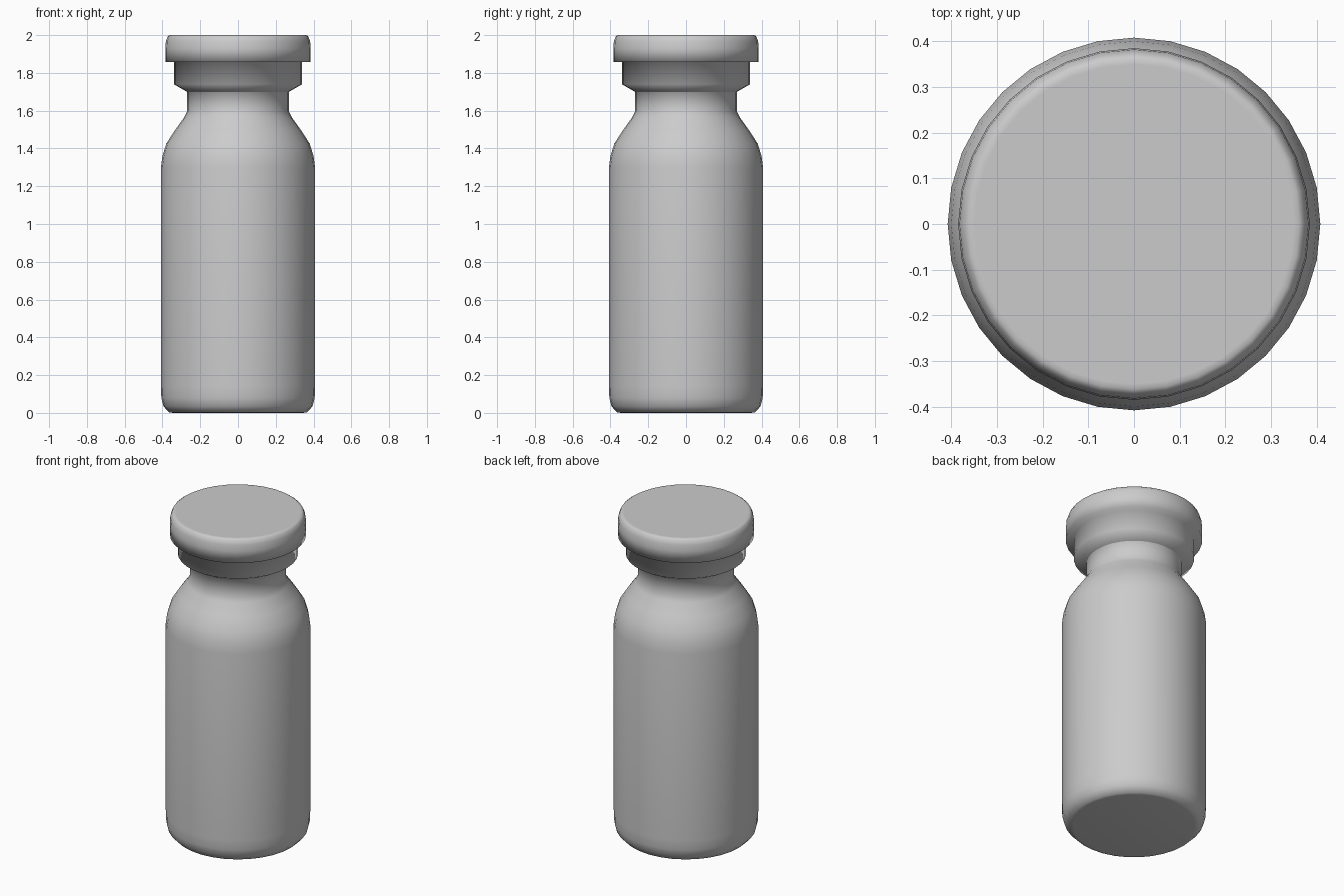
import bpy
import bmesh
from math import cos, sin, tau

SIDES = 32

cube = bpy.data.objects.get("Cube")
if cube:
    bpy.data.objects.remove(cube, do_unlink=True)

# Single grey material
grey = bpy.data.materials.new("plain_grey")
grey.use_nodes = True
grey.diffuse_color = (0.6, 0.6, 0.6, 1)
shader = next(n for n in grey.node_tree.nodes if n.type == "BSDF_PRINCIPLED")
shader.inputs["Base Color"].default_value = grey.diffuse_color


def lathe(name, profile):
    """Turn (radius, height) points, listed bottom to top, into a closed smooth solid."""
    bm = bmesh.new()
    rings = [[bm.verts.new((r * cos(tau * i / SIDES), r * sin(tau * i / SIDES), z))
              for i in range(SIDES)] for r, z in profile]
    for low, high in zip(rings, rings[1:]):
        for i in range(SIDES):
            j = (i + 1) % SIDES
            bm.faces.new((low[i], low[j], high[j], high[i]))
    bm.faces.new(rings[0][::-1])
    bm.faces.new(rings[-1])
    for face in bm.faces:
        face.smooth = True
    mesh = bpy.data.meshes.new(name)
    bm.to_mesh(mesh)
    bm.free()
    mesh.materials.append(grey)
    obj = bpy.data.objects.new(name, mesh)
    bpy.context.collection.objects.link(obj)
    return obj


# Bottle: rounded foot, straight wall, shoulder, neck and a flare hidden in the stopper
lathe("bottle", [
    (0.345, 0), (0.365, 0.003), (0.395, 0.035), (0.406, 0.08), (0.408, 0.14),
    (0.408, 1.30), (0.40, 1.36), (0.38, 1.425), (0.335, 1.495), (0.285, 1.565),
    (0.27, 1.595), (0.27, 1.70), (0.32, 1.735),
])

# Stopper: tapered collar, overhanging underside and rounded cap
lathe("stopper", [
    (0.25, 1.689), (0.27, 1.70), (0.34, 1.74), (0.34, 1.857),
    (0.385, 1.857), (0.385, 1.93), (0.382, 1.968), (0.372, 1.993),
    (0.362, 2.0), (0.35, 2.0),
])
